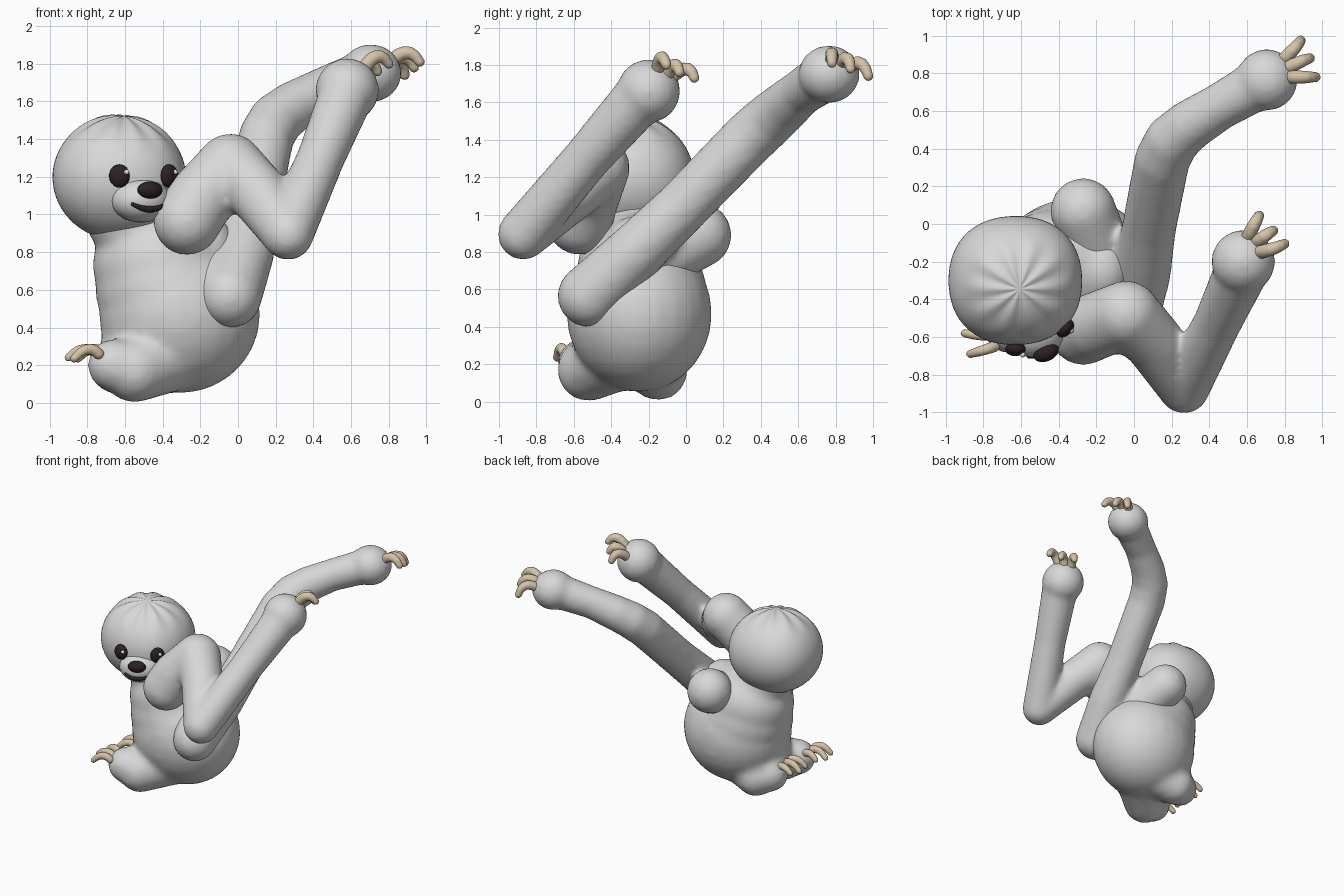
import bpy, bmesh, math
from mathutils import Matrix, Vector

if "Cube" in bpy.data.objects:
    bpy.data.objects.remove(bpy.data.objects["Cube"])


def material(name, rgb):
    m = bpy.data.materials.new(name)
    m.diffuse_color = (*rgb, 1)
    m.use_nodes = True
    m.node_tree.nodes["Principled BSDF"].inputs["Base Color"].default_value = m.diffuse_color
    return m


FUR = material("grey fur", (0.69, 0.69, 0.69))
CLAW = material("tan claw", (0.67, 0.55, 0.39))
DARK = material("dark brown", (0.025, 0.015, 0.015))
WHITE = material("eye shine", (0.8, 0.8, 0.8))


def blob(bm, c, r, yaw=0.0):
    """Ellipsoid with centre c and radii r."""
    r = (r, r, r) if isinstance(r, (int, float)) else r
    m = Matrix.Translation(c) @ Matrix.Rotation(yaw, 4, 'Z') @ Matrix.Diagonal((*r, 1))
    bmesh.ops.create_uvsphere(bm, u_segments=24, v_segments=14, radius=1, matrix=m)


def chain(bm, pts):
    """Round-jointed tapered limb through (x, y, z, radius) points."""
    for p in pts:
        blob(bm, p[:3], p[3])
    for a, b in zip(pts, pts[1:]):
        pa, pb = Vector(a[:3]), Vector(b[:3])
        d = pb - pa
        m = Matrix.Translation((pa + pb) / 2) @ d.to_track_quat('Z', 'Y').to_matrix().to_4x4()
        bmesh.ops.create_cone(bm, cap_ends=True, segments=20, radius1=a[3],
                              radius2=b[3], depth=d.length, matrix=m)


def finish(bm, name, mat, voxel=0.0, smooth=0):
    """Turn bm into an object, optionally fusing its pieces."""
    me = bpy.data.meshes.new(name)
    bm.to_mesh(me)
    bm.free()
    ob = bpy.data.objects.new(name, me)
    bpy.context.collection.objects.link(ob)
    me.materials.append(mat)
    for p in me.polygons:
        p.use_smooth = True
    if voxel:
        r = ob.modifiers.new("fuse", 'REMESH')
        r.mode = 'VOXEL'
        r.voxel_size = voxel
        r.use_smooth_shade = True
    if smooth:
        s = ob.modifiers.new("soften", 'SMOOTH')
        s.factor = 0.5
        s.iterations = smooth
    return ob


# Torso with both feet blended in
bm = bmesh.new()
blob(bm, (-0.41, -0.25, 0.73), (0.365, 0.33, 0.30))
blob(bm, (-0.37, -0.25, 0.60), (0.39, 0.36, 0.32))
blob(bm, (-0.31, -0.25, 0.47), (0.43, 0.39, 0.42))
blob(bm, (-0.40, -0.27, 0.28), (0.34, 0.31, 0.22))
blob(bm, (-0.18, -0.25, 0.80), (0.18, 0.20, 0.20))
chain(bm, [(-0.38, -0.38, 0.24, 0.19), (-0.55, -0.52, 0.17, 0.17), (-0.66, -0.55, 0.20, 0.14)])
chain(bm, [(-0.38, -0.20, 0.22, 0.17), (-0.55, -0.15, 0.165, 0.16), (-0.65, -0.20, 0.19, 0.14)])
chain(bm, [(-0.45, -0.25, 0.80, 0.25), (-0.60, -0.29, 1.00, 0.22)])
finish(bm, "torso", FUR, 0.025, 10)

# Arms, bent at the elbow and ending in round hands
bm = bmesh.new()
chain(bm, [(-0.27, 0.07, 0.89, 0.175), (-0.04, -0.52, 0.565, 0.168), (0.04, -0.27, 0.80, 0.155),
           (0.08, -0.02, 1.04, 0.145), (0.15, 0.34, 1.41, 0.148), (0.20, 0.44, 1.50, 0.145),
           (0.29, 0.52, 1.57, 0.137), (0.45, 0.62, 1.655, 0.125), (0.66, 0.74, 1.735, 0.135)])
blob(bm, (0.705, 0.765, 1.75), (0.165, 0.165, 0.155))
finish(bm, "back_arm", FUR, 0.022, 8)

bm = bmesh.new()
chain(bm, [(-0.27, -0.57, 0.965, 0.18), (-0.20, -0.54, 1.08, 0.18), (-0.04, -0.48, 1.25, 0.18),
           (0.10, -0.62, 1.12, 0.16), (0.265, -0.87, 0.895, 0.137), (0.44, -0.53, 1.30, 0.127),
           (0.57, -0.25, 1.62, 0.145)])
blob(bm, (0.58, -0.20, 1.66), 0.17)
finish(bm, "front_arm", FUR, 0.022, 6)

# Head: slightly squared ball with hair creases running out from the crown
HEAD = Vector((-0.63, -0.30, 1.195))
bm = bmesh.new()
bmesh.ops.create_uvsphere(bm, u_segments=60, v_segments=32, radius=1)
for v in bm.verts:
    ang = math.atan2(v.co.y, v.co.x)
    polar = math.acos(max(-1, min(1, v.co.z)))
    crease = 0.02 * math.sin(min(polar / 1.0, 1) * math.pi) * math.cos(10 * ang)
    square = 0.018 * math.sin(polar) ** 2 * (1 - math.cos(4 * ang))
    v.co *= 1 + crease + square
    v.co = Vector((v.co.x * 0.355, v.co.y * 0.343, v.co.z * 0.332))
bmesh.ops.transform(bm, verts=bm.verts, matrix=Matrix.Translation(HEAD)
                    @ Matrix.Rotation(math.radians(8), 4, 'X')
                    @ Matrix.Rotation(math.radians(4), 4, 'Y'))
finish(bm, "head", FUR)

# Face parts are placed by side, forward and height offsets from the head
YAW = math.radians(22.5)


def face(side, fwd, z):
    side, fwd = side + 0.004, fwd + 0.022
    return (HEAD.x + side * math.cos(YAW) + fwd * math.sin(YAW),
            HEAD.y + side * math.sin(YAW) - fwd * math.cos(YAW), z)


MW, MD, MH, MF, MZ = 0.163, 0.135, 0.118, 0.27, 1.075
bm = bmesh.new()
blob(bm, face(0, MF, MZ), (MW, MD, MH), YAW)
finish(bm, "muzzle", FUR)

bm = bmesh.new()
blob(bm, face(0.0, 0.395, 1.13), (0.07, 0.045, 0.046), YAW)
finish(bm, "nose", DARK)

bm = bmesh.new()
smile = []
for i in range(-4, 5):
    s = i / 4
    side, z = 0.093 * s, 1.028 + 0.026 * s * s
    fwd = MF + MD * math.sqrt(1 - (side / MW) ** 2 - ((z - MZ) / MH) ** 2)
    smile.append((*face(side, fwd, z), 0.02 - 0.009 * abs(s)))
chain(bm, smile)
finish(bm, "mouth", DARK, 0.006, 2)

for label, s in (("left", 1), ("right", -1)):
    bm = bmesh.new()
    blob(bm, face(0.143 * s, 0.315, 1.205), (0.055, 0.037, 0.062), YAW + s * 0.4)
    finish(bm, label + "_eye", DARK)
    bm = bmesh.new()
    blob(bm, face(0.143 * s + 0.024, 0.347 - 0.01 * s, 1.225), 0.014)
    finish(bm, label + "_eye_shine", WHITE)

# Claws: each arches from root over a knuckle to the tip
claws = {
    "back_hand": [((0.78, 0.86, 1.78), (0.85, 0.93, 1.81), (0.885, 0.975, 1.74)),
                  ((0.80, 0.82, 1.80), (0.88, 0.86, 1.835), (0.935, 0.88, 1.78)),
                  ((0.82, 0.78, 1.82), (0.90, 0.78, 1.86), (0.965, 0.78, 1.81))],
    "front_hand": [((0.60, -0.08, 1.73), (0.64, 0.00, 1.78), (0.665, 0.045, 1.73)),
                   ((0.65, -0.10, 1.75), (0.70, -0.06, 1.80), (0.74, -0.035, 1.76)),
                   ((0.67, -0.15, 1.78), (0.74, -0.13, 1.84), (0.80, -0.105, 1.80))],
    "front_foot": [((-0.74, -0.65, 0.26), (-0.80, -0.67, 0.285), (-0.87, -0.69, 0.235)),
                   ((-0.74, -0.59, 0.26), (-0.82, -0.59, 0.285), (-0.90, -0.58, 0.24)),
                   ((-0.74, -0.52, 0.26), (-0.81, -0.50, 0.285), (-0.87, -0.49, 0.25))],
    "back_foot": [((-0.71, -0.34, 0.26), (-0.78, -0.36, 0.285), (-0.85, -0.38, 0.235)),
                  ((-0.71, -0.28, 0.26), (-0.79, -0.28, 0.285), (-0.87, -0.27, 0.24)),
                  ((-0.71, -0.21, 0.26), (-0.78, -0.19, 0.285), (-0.85, -0.18, 0.25))],
}
for limb, group in claws.items():
    k = 1.0 if "hand" in limb else 0.82
    for i, pts in enumerate(group):
        a, mid, c = map(Vector, pts)
        ctrl = 2 * mid - (a + c) / 2
        arc = []
        for j in range(6):
            t = j / 5
            p = a * (1 - t) ** 2 + ctrl * 2 * t * (1 - t) + c * t * t
            arc.append((*p, k * (0.037 - 0.010 * t * t)))
        bm = bmesh.new()
        chain(bm, arc)
        finish(bm, f"{limb}_claw_{i + 1}", CLAW, 0.009, 3)
